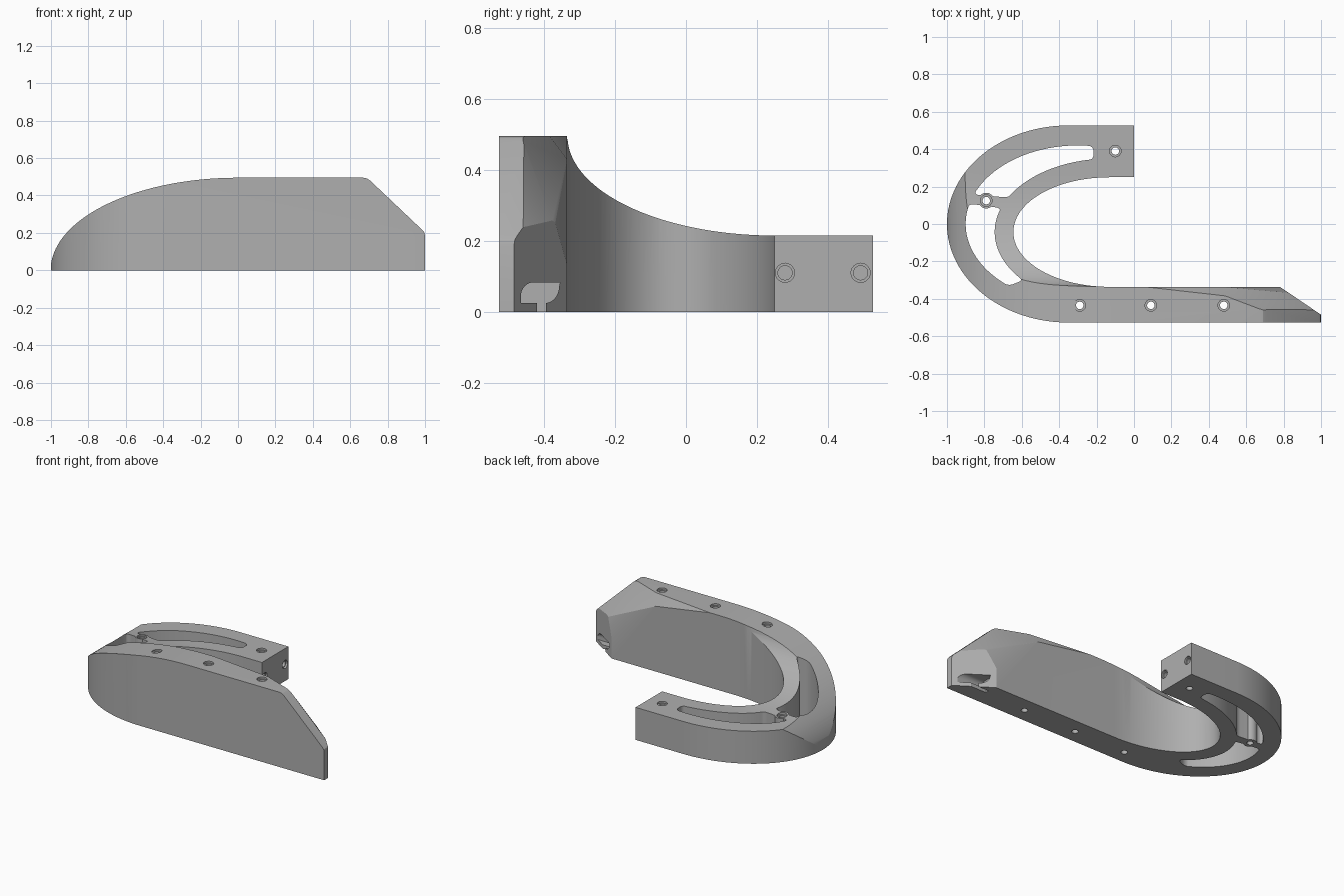
import bpy, bmesh
from math import cos, sin, radians
from mathutils import Vector

if "Cube" in bpy.data.objects:
    bpy.data.objects.remove(bpy.data.objects["Cube"])

grey = bpy.data.materials.new("plain grey")
grey.use_nodes = True
grey.diffuse_color = (0.43, 0.43, 0.43, 1)
grey.node_tree.nodes["Principled BSDF"].inputs["Base Color"].default_value = grey.diffuse_color


def add_object(name, bm):
    bmesh.ops.recalc_face_normals(bm, faces=bm.faces)
    mesh = bpy.data.meshes.new(name)
    bm.to_mesh(mesh)
    bm.free()
    mesh.materials.append(grey)
    obj = bpy.data.objects.new(name, mesh)
    bpy.context.collection.objects.link(obj)
    return obj


def prism(name, points, axis, low, high, corner=0):
    """Extrude a 2D outline along an axis, optionally rounding its sharp corners."""
    place = {"x": lambda a, b, c: (c, a, b),
             "y": lambda a, b, c: (a, c, b),
             "z": lambda a, b, c: (a, b, c)}[axis]
    bm = bmesh.new()
    face = bm.faces.new([bm.verts.new(place(a, b, low)) for a, b in points])
    bm.normal_update()
    new = bmesh.ops.extrude_face_region(bm, geom=[face])["geom"]
    shift = Vector(place(0, 0, high - low))
    bmesh.ops.translate(bm, vec=shift, verts=[v for v in new if isinstance(v, bmesh.types.BMVert)])
    bmesh.ops.recalc_face_normals(bm, faces=bm.faces)
    if corner:
        sharp = [e for e in bm.edges if abs((e.verts[0].co - e.verts[1].co).normalized().dot(shift.normalized())) > 0.9
                 and e.calc_face_angle() > radians(40)]
        bmesh.ops.bevel(bm, geom=sharp, offset=corner, segments=6, profile=0.5, affect="EDGES")
    return add_object(name, bm)


def arc(cx, cy, a, b, start, end, steps):
    angles = [radians(start + (end - start) * i / steps) for i in range(steps + 1)]
    return [(cx + a * cos(t), cy + b * sin(t)) for t in angles]


def combine(target, cutter, operation="DIFFERENCE"):
    mod = target.modifiers.new("cut", "BOOLEAN")
    mod.operation, mod.solver, mod.object = operation, "EXACT", cutter
    bpy.context.view_layer.objects.active = target
    bpy.ops.object.modifier_apply(modifier=mod.name)
    bpy.data.objects.remove(cutter)


# Hook seen from above: rounded bend, short back arm, long front arm
outline = [(0, 0.527)] + arc(-0.35, 0, 0.65, 0.527, 90, 270, 64)
outline += [(1, -0.527), (1, -0.485), (0.78, -0.336)]
outline += arc(-0.13, -0.043, 0.515, 0.293, 270, 90, 56) + [(0, 0.25)]
body = prism("hook_body", outline, "z", 0, 0.6)

# Height limit along the length, with the sloped tip
length_profile = [(-1.002, -0.1)] + arc(0, 0, 1.002, 0.495, 180, 90, 48)
length_profile += [(0.67, 0.495), (0.69, 0.491), (0.705, 0.481), (0.985, 0.216),
                   (0.996, 0.203), (1, 0.185), (1.1, 0.185), (1.1, -0.1)]
combine(body, prism("length_limit", length_profile, "y", -1, 1), "INTERSECT")

# Height limit across the depth, sweeping down to the back arm
depth_profile = [(-0.7, -0.1), (-0.7, 0.7), (-0.334, 0.7)]
depth_profile += arc(0.25, 0.495, 0.584, 0.28, 180, 270, 40) + [(0.7, 0.215), (0.7, -0.1)]
combine(body, prism("depth_limit", depth_profile, "x", -1.2, 1.2), "INTERSECT")

# Flat facets on the inner side of the tip
ridge_start, top_bend = Vector((0.05, -0.335, 0.495)), Vector((0.45, -0.38, 0.495))
top_corner, wall_corner = Vector((0.71, -0.46, 0.48)), Vector((0.46, -0.335, 0.43))
tip_corner, end_corner = Vector((0.85, -0.37, 0.24)), Vector((0.955, -0.455, 0.24))
low_corner = Vector((0.78, -0.335, 0.13))
for p, q, r in [(ridge_start, top_bend, wall_corner), (top_corner, wall_corner, tip_corner),
                (top_corner, end_corner, tip_corner), (tip_corner, wall_corner, low_corner)]:
    normal = (q - p).cross(r - p).normalized()
    if normal.y < 0:
        normal.negate()
    bm = bmesh.new()
    bmesh.ops.create_cube(bm, size=1)
    bmesh.ops.scale(bm, vec=(1.08, 0.4, 0.7), verts=bm.verts)
    bmesh.ops.translate(bm, vec=(0.56, -0.4, 0.25), verts=bm.verts)
    cut = bmesh.ops.bisect_plane(bm, geom=bm.verts[:] + bm.edges[:] + bm.faces[:],
                                 plane_co=p, plane_no=normal, clear_inner=True)
    bmesh.ops.holes_fill(bm, edges=[e for e in bm.edges if e.is_boundary])
    combine(body, add_object("facet_cutter", bm))


# Two curved slots, separated by a bridge with a round boss
def slot(outer_range, inner_range):
    points = arc(-0.3, 0, 0.6, 0.42, *outer_range, 30) + arc(-0.13, -0.043, 0.615, 0.393, *inner_range, 30)
    cutter = prism("slot_cutter", points, "z", -0.1, 0.7, 0.026)
    circle = arc(-0.79, 0.125, 0.042, 0.042, 0, 345, 23)
    combine(cutter, prism("boss", circle, "z", -0.2, 0.8))
    combine(body, cutter)


slot((82, 158), (152, 98))
slot((165, 232), (221, 161))


# Round holes with a wider mouth
def hole(a, b, axis, low, mouth, high):
    for radius, start in ((0.02, low), (0.031 if axis == "z" else 0.027, mouth)):
        circle = arc(a, b, radius, radius, 0, 345, 23)
        combine(body, prism("hole_cutter", circle, axis, start, high))


for x, y, top in [(-0.1, 0.39, 0.215), (-0.79, 0.125, 0.222), (-0.29, -0.435, 0.474),
                  (0.09, -0.435, 0.495), (0.48, -0.435, 0.495)]:
    hole(x, y, "z", -0.1, top - 0.012, 0.7)
for y in (0.279, 0.492):
    hole(y, 0.11, "x", -0.15, -0.012, 0.1)

# Mushroom-shaped socket in the angled tip
socket = [(-0.42, -0.05), (-0.42, 0.025), (-0.465, 0.025), (-0.465, 0.045)]
socket += arc(-0.43, 0.045, 0.035, 0.038, 170, 90, 8)
socket += [(-0.355, 0.083)] + arc(-0.395, 0.075, 0.038, 0.05, 0, -90, 8) + [(-0.395, -0.05)]
combine(body, prism("socket_cutter", socket, "x", 0.79, 1.1))

bpy.ops.object.select_all(action="DESELECT")
body.select_set(True)
bpy.context.view_layer.objects.active = body
bpy.ops.object.shade_smooth_by_angle(angle=radians(18))
